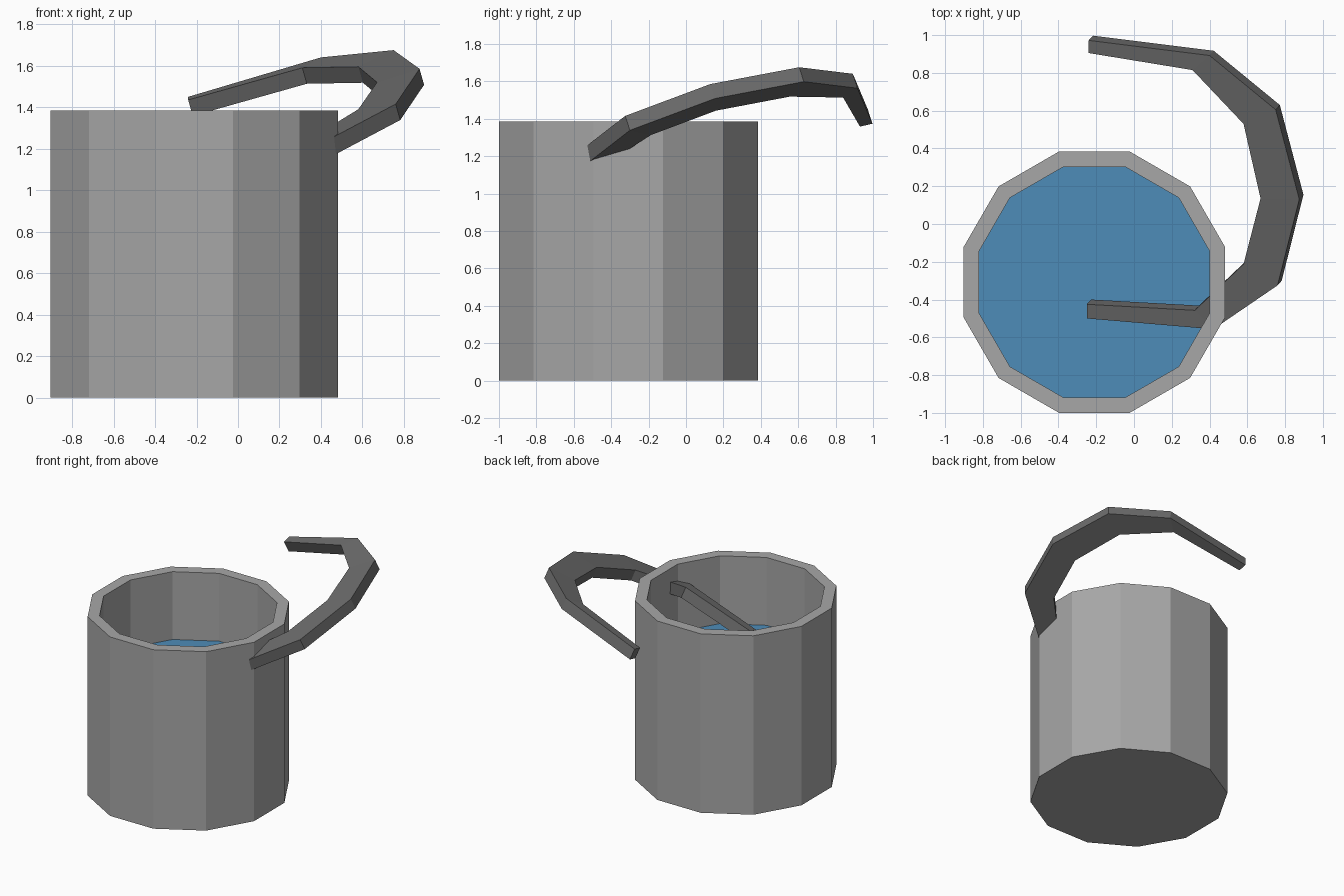
import bpy, bmesh, math
from mathutils import Vector

if "Cube" in bpy.data.objects:
    bpy.data.objects.remove(bpy.data.objects["Cube"])

CENTER = Vector((-0.21, -0.308, 0))
SIDES = 12
HEIGHT = 1.385
WATER_Z = 0.86


def material(name, rgb):
    m = bpy.data.materials.new(name)
    m.diffuse_color = (*rgb, 1)
    m.use_nodes = True
    m.node_tree.nodes["Principled BSDF"].inputs["Base Color"].default_value = m.diffuse_color
    return m


def make_object(name, bm, mat):
    bmesh.ops.recalc_face_normals(bm, faces=bm.faces[:])
    mesh = bpy.data.meshes.new(name)
    bm.to_mesh(mesh)
    bm.free()
    mesh.materials.append(mat)
    ob = bpy.data.objects.new(name, mesh)
    bpy.context.collection.objects.link(ob)
    return ob


def ring(bm, radius, z):
    """Twelve-sided ring with flat sides facing the axes."""
    angles = [math.radians(15 + 360 * i / SIDES) for i in range(SIDES)]
    return [bm.verts.new(CENTER + Vector((radius * math.cos(a), radius * math.sin(a), z)))
            for a in angles]


def bridge(bm, a, b):
    n = len(a)
    for i in range(n):
        j = (i + 1) % n
        bm.faces.new((a[i], a[j], b[j], b[i]))


bucket_grey = material("bucket grey", (0.39, 0.39, 0.39))
handle_grey = material("dark handle grey", (0.15, 0.15, 0.15))
water_blue = material("water blue", (0.076, 0.262, 0.48))

# Bucket: thick wall with a closed bottom
R_OUT, R_IN = 0.717, 0.632
bm = bmesh.new()
rings = [ring(bm, R_OUT, 0), ring(bm, R_OUT, HEIGHT),
         ring(bm, R_IN, HEIGHT), ring(bm, R_IN, 0.08)]
for a, b in zip(rings, rings[1:]):
    bridge(bm, a, b)
bm.faces.new(rings[0])
bm.faces.new(rings[-1])
make_object("bucket", bm, bucket_grey)

# Water surface inside the bucket
bm = bmesh.new()
bm.faces.new(ring(bm, R_IN, WATER_Z))
make_object("water", bm, water_blue)

# Handle: tilted half loop, widest in the middle, passing through the wall
outer = [(-0.24, 0.972, 1.45), (0.40, 0.892, 1.64), (0.75, 0.605, 1.675),
         (0.875, 0.13, 1.585), (0.76, -0.325, 1.415), (0.42, -0.557, 1.235),
         (-0.25, -0.50, 1.04)]
inner = [(-0.24, 0.905, 1.435), (0.31, 0.815, 1.59), (0.58, 0.53, 1.595),
         (0.67, 0.135, 1.52), (0.58, -0.212, 1.39), (0.322, -0.457, 1.232),
         (-0.25, -0.425, 1.06)]
THICKNESS = Vector((0.022, 0.025, -0.077))
bm = bmesh.new()
sections = []
for o, i in zip(outer, inner):
    o, i = Vector(o), Vector(i)
    sections.append([bm.verts.new(p) for p in (o, i, i + THICKNESS, o + THICKNESS)])
for a, b in zip(sections, sections[1:]):
    bridge(bm, a, b)
bm.faces.new(sections[0])
bm.faces.new(sections[-1])
make_object("handle", bm, handle_grey)
